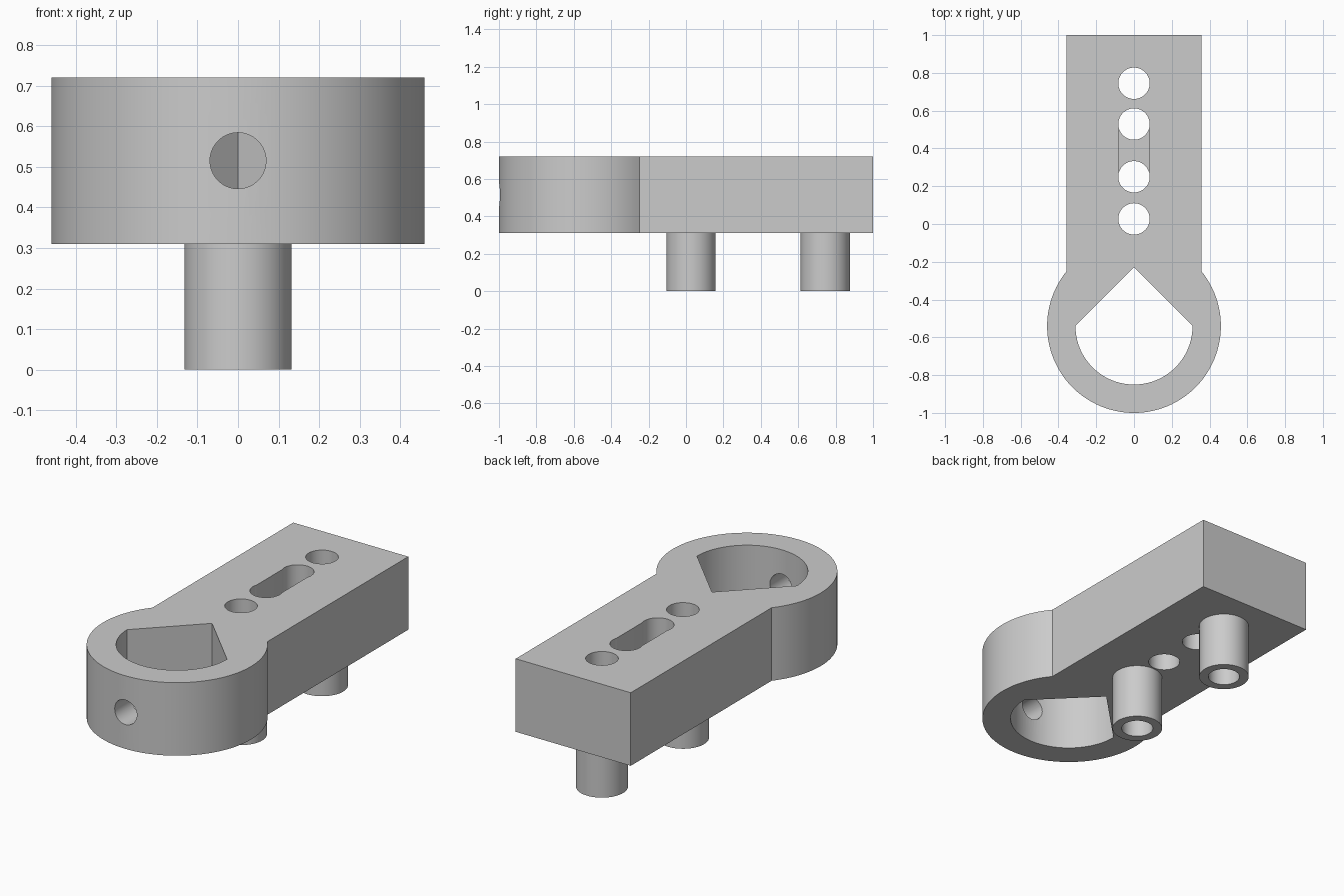
import bpy, bmesh, math
from mathutils import Matrix, Vector

cube = bpy.data.objects.get("Cube")
if cube:
    bpy.data.objects.remove(cube, do_unlink=True)

# Plain grey material
grey = bpy.data.materials.new("plain_grey")
grey.use_nodes = True
grey.diffuse_color = (0.6, 0.6, 0.6, 1)
grey.node_tree.nodes["Principled BSDF"].inputs["Base Color"].default_value = (0.6, 0.6, 0.6, 1)

BOTTOM, TOP = 0.31, 0.72
RING_Y, RING_R, BORE_R = -0.54, 0.46, 0.31
ARM_X = 0.357
HOLE_R = 0.083
BOSS_YS = (0.027, 0.745)
SLOT_YS = (0.25, 0.529)


def arc(cy, r, start, end, steps):
    """Points on an arc centred at (0, cy), angles in radians."""
    return [(r * math.cos(start + (end - start) * i / steps),
             cy + r * math.sin(start + (end - start) * i / steps))
            for i in range(steps + 1)]


def prism(name, points, z0, z1):
    """Extrude a flat outline from z0 to z1."""
    bm = bmesh.new()
    face = bm.faces.new([bm.verts.new((x, y, z0)) for x, y in points])
    top = bmesh.ops.extrude_face_region(bm, geom=[face])["geom"]
    bmesh.ops.translate(bm, vec=Vector((0, 0, z1 - z0)),
                        verts=[v for v in top if isinstance(v, bmesh.types.BMVert)])
    bmesh.ops.recalc_face_normals(bm, faces=bm.faces)
    mesh = bpy.data.meshes.new(name)
    bm.to_mesh(mesh)
    bm.free()
    obj = bpy.data.objects.new(name, mesh)
    bpy.context.collection.objects.link(obj)
    mesh.materials.append(grey)
    return obj


def cylinder(name, y, r, z0, z1):
    return prism(name, arc(y, r, 0, math.tau, 64)[:-1], z0, z1)


def cut(obj, cutters):
    """Subtract each cutter from obj and apply the result."""
    bpy.context.view_layer.objects.active = obj
    for cutter in cutters:
        cutter.hide_render = True
        mod = obj.modifiers.new("cut", 'BOOLEAN')
        mod.operation = 'DIFFERENCE'
        mod.solver = 'EXACT'
        mod.object = cutter
        bpy.ops.object.modifier_apply(modifier=mod.name)
        bpy.data.objects.remove(cutter, do_unlink=True)


def smooth(obj):
    bpy.ops.object.select_all(action='DESELECT')
    obj.select_set(True)
    bpy.context.view_layer.objects.active = obj
    bpy.ops.object.shade_smooth_by_angle(angle=math.radians(25))


# Body: straight arm running into a round collar
join = math.acos(ARM_X / RING_R)
outline = arc(RING_Y, RING_R, math.pi - join, math.tau + join, 80)
body = prism("arm_and_collar", outline + [(ARM_X, 1), (-ARM_X, 1)], BOTTOM, TOP)

# Teardrop bore: half circle with a right-angled point
bore = prism("bore_cutter",
             arc(RING_Y, BORE_R, math.pi, math.tau, 48) + [(0, RING_Y + BORE_R)],
             BOTTOM - 0.1, TOP + 0.1)

# Blind slot joining the two middle holes
slot = prism("slot_cutter",
             arc(SLOT_YS[0], HOLE_R - 0.004, math.pi, math.tau, 32)
             + arc(SLOT_YS[1], HOLE_R - 0.004, 0, math.pi, 32),
             TOP - 0.25, TOP + 0.1)

# Set-screw hole through the front of the collar
screw = cylinder("screw_cutter", 0, 0.069, -0.25, 0.25)
screw.data.transform(Matrix.Translation((0, -0.96, (BOTTOM + TOP) / 2))
                     @ Matrix.Rotation(math.pi / 2, 4, 'X'))

holes = [cylinder("hole_cutter", y, HOLE_R, BOTTOM - 0.1, TOP + 0.1)
         for y in BOSS_YS + SLOT_YS]
cut(body, [bore, slot, screw] + holes)
smooth(body)

# Hollow bosses under the arm
for name, y in zip(("front_boss", "back_boss"), BOSS_YS):
    boss = cylinder(name, y, 0.132, 0, BOTTOM)
    cut(boss, [cylinder("boss_cutter", y, HOLE_R, -0.1, TOP)])
    smooth(boss)
